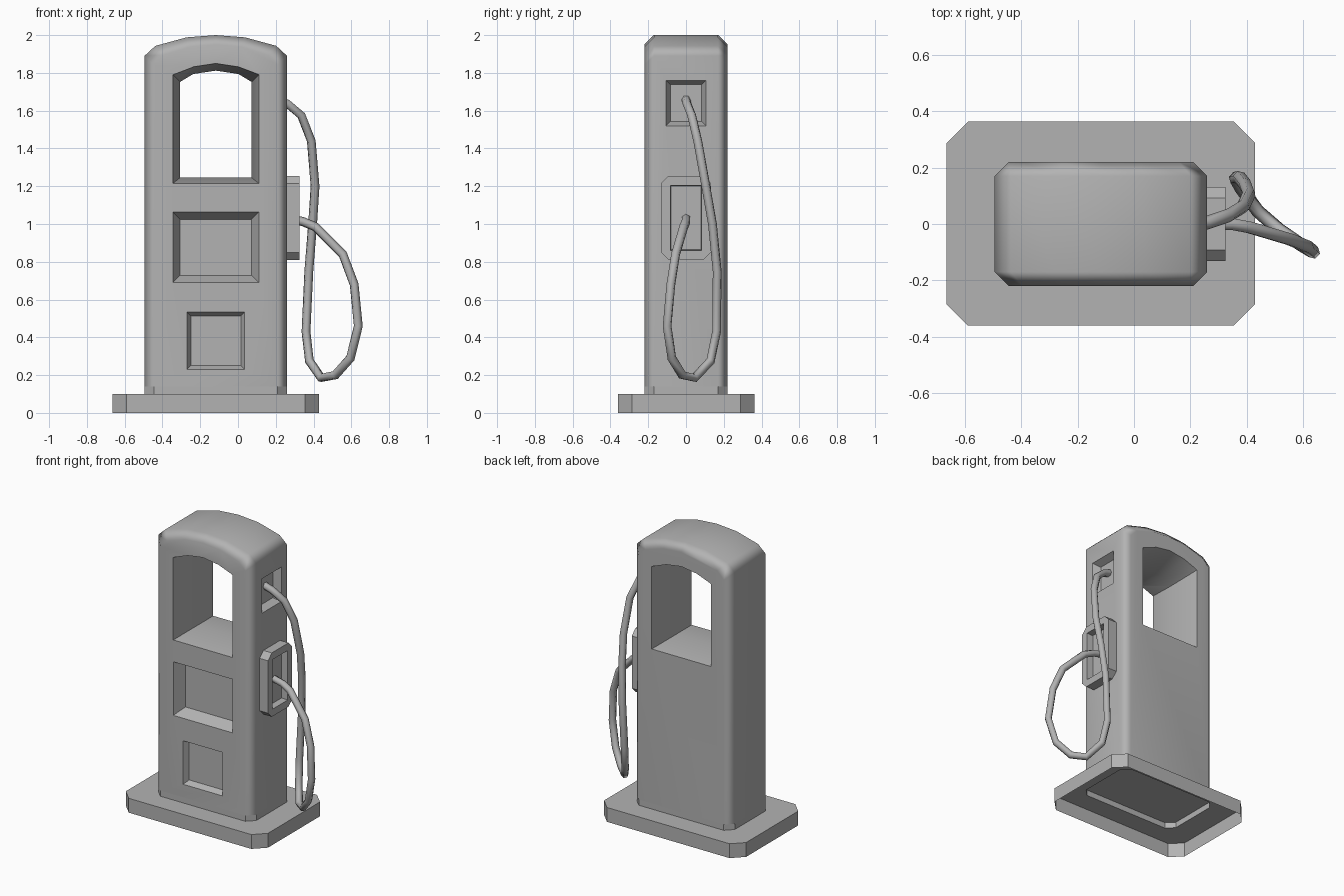
import bpy, bmesh, math

cube = bpy.data.objects.get("Cube")
if cube:
    bpy.data.objects.remove(cube, do_unlink=True)

grey = bpy.data.materials.new("plain_grey")
GREY = (0.45, 0.45, 0.45, 1)
grey.diffuse_color = GREY
grey.use_nodes = True
grey.node_tree.nodes["Principled BSDF"].inputs["Base Color"].default_value = GREY


def activate(obj):
    bpy.ops.object.select_all(action="DESELECT")
    obj.select_set(True)
    bpy.context.view_layer.objects.active = obj


def loft(name, loops, caps=True):
    """Skin a series of equal-length closed loops."""
    bm = bmesh.new()
    rings = [[bm.verts.new(p) for p in loop] for loop in loops]
    n = len(rings[0])
    for a, b in zip(rings, rings[1:]):
        for i in range(n):
            j = (i + 1) % n
            bm.faces.new((a[i], a[j], b[j], b[i]))
    if caps:
        bm.faces.new(rings[0])
        bm.faces.new(rings[-1])
    bmesh.ops.recalc_face_normals(bm, faces=bm.faces)
    mesh = bpy.data.meshes.new(name)
    bm.to_mesh(mesh)
    bm.free()
    mesh.materials.append(grey)
    obj = bpy.data.objects.new(name, mesh)
    bpy.context.collection.objects.link(obj)
    return obj


def rect(u0, u1, v0, v1, inset=0):
    u0, u1, v0, v1 = u0 + inset, u1 - inset, v0 + inset, v1 - inset
    return [(u0, v0), (u1, v0), (u1, v1), (u0, v1)]


def octagon(u0, u1, v0, v1, c):
    return [(u0 + c, v0), (u1 - c, v0), (u1, v0 + c), (u1, v1 - c),
            (u1 - c, v1), (u0 + c, v1), (u0, v1 - c), (u0, v0 + c)]


def on_front(points, y):
    return [(u, y, v) for u, v in points]


def on_side(points, x):
    return [(x, u, v) for u, v in points]


def at_height(points, z):
    return [(u, v, z) for u, v in points]


def cut(target, cutter):
    cutter.hide_render = True
    mod = target.modifiers.new("cut", "BOOLEAN")
    mod.operation = "DIFFERENCE"
    mod.solver = "EXACT"
    mod.object = cutter
    activate(target)
    bpy.ops.object.modifier_apply(modifier=mod.name)
    bpy.data.objects.remove(cutter, do_unlink=True)


def recess(target, place, surface, inward, bounds, inset, depth):
    """Sink a tapered rectangular pocket into a flat wall."""
    out = 0.02
    cutter = loft("pocket_cutter", [
        place(rect(*bounds, inset=-inset * out / depth), surface - inward * out),
        place(rect(*bounds, inset=inset), surface + inward * depth)])
    cut(target, cutter)


def smooth(obj, degrees):
    activate(obj)
    bpy.ops.object.shade_smooth_by_angle(angle=math.radians(degrees))


# Overall body measures
MID, HALF, DEPTH, FLOOR, CHAMFER = -0.1175, 0.3775, 0.22, 0.14, 0.05
LEFT, RIGHT = MID - HALF, MID + HALF

# Base plinth: open underneath, stepping up under the body
foot = octagon(LEFT, RIGHT, -DEPTH, DEPTH, CHAMFER)
slab = octagon(-0.665, 0.43, -0.36, 0.363, 0.075)
loft("base", [at_height(slab, 0), at_height(slab, 0.1),
              at_height(foot, 0.1), at_height(foot, FLOOR)], caps=False)

# Body with arched top and chamfered front and back rims
half_arch = [(HALF, FLOOR), (HALF, 1.89), (0.32, 1.943), (0.155, 1.988)]
outline = ([(MID + x, z) for x, z in half_arch] + [(MID, 2.0)]
           + [(MID - x, z) for x, z in reversed(half_arch)])
kx, kz = 1 - CHAMFER / HALF, 1 - CHAMFER / (2 - FLOOR)
rim = [(MID + (x - MID) * kx, FLOOR + (z - FLOOR) * kz) for x, z in outline]
inner = DEPTH - CHAMFER
body = loft("body", [on_front(rim, -DEPTH), on_front(outline, -inner),
                     on_front(outline, inner), on_front(rim, DEPTH)])


# Arched window right through the body, narrowing towards the middle
def window(inset):
    side = [(0.2275 - inset, 1.215 + inset * 0.8), (0.2275 - inset, 1.79 - inset),
            (0.12, 1.832 - inset)]
    return ([(MID + x, z) for x, z in side] + [(MID, 1.85 - inset)]
            + [(MID - x, z) for x, z in reversed(side)])


cut(body, loft("window_cutter", [on_front(window(-0.0035), -0.24),
                                 on_front(window(0.038), 0),
                                 on_front(window(-0.0035), 0.24)]))

# Front display pockets and the hose outlet pocket
recess(body, on_front, -DEPTH, 1, (-0.345, 0.11, 0.69, 1.063), 0.038, 0.08)
recess(body, on_front, -DEPTH, 1, (-0.27, 0.035, 0.23, 0.533), 0.02, 0.04)
recess(body, on_side, RIGHT, -1, (-0.105, 0.105, 1.52, 1.76), 0.022, 0.05)
smooth(body, 50)
body.modifiers.new("flat_panels", "WEIGHTED_NORMAL").keep_sharp = True

# Nozzle holder on the side
plate = octagon(-0.132, 0.132, 0.81, 1.255, 0.04)
holder = loft("nozzle_holder", [on_side(plate, RIGHT), on_side(plate, 0.325)])
recess(holder, on_side, 0.325, -1, (-0.083, 0.083, 0.86, 1.205), 0.004, 0.045)

# Hanging hose
path = [(0.2, 0, 1.66), (0.26, 0.005, 1.638), (0.335, 0.03, 1.575),
        (0.388, 0.062, 1.44), (0.408, 0.105, 1.2), (0.395, 0.14, 1.0),
        (0.375, 0.165, 0.75), (0.36, 0.162, 0.43), (0.378, 0.13, 0.275),
        (0.44, 0.045, 0.185), (0.515, -0.02, 0.2), (0.595, -0.075, 0.29),
        (0.637, -0.1, 0.46), (0.615, -0.08, 0.68), (0.555, -0.055, 0.84),
        (0.41, -0.012, 0.985), (0.345, 0, 1.012), (0.27, 0, 1.03)]
curve = bpy.data.curves.new("hose", "CURVE")
curve.dimensions = "3D"
curve.bevel_depth = 0.024
curve.bevel_resolution = 1
curve.use_fill_caps = True
spline = curve.splines.new("POLY")
spline.points.add(len(path) - 1)
for point, co in zip(spline.points, path):
    point.co = (*co, 1)
curve.materials.append(grey)
hose = bpy.data.objects.new("hose", curve)
bpy.context.collection.objects.link(hose)
activate(hose)
bpy.ops.object.convert(target="MESH")
smooth(bpy.context.object, 65)
